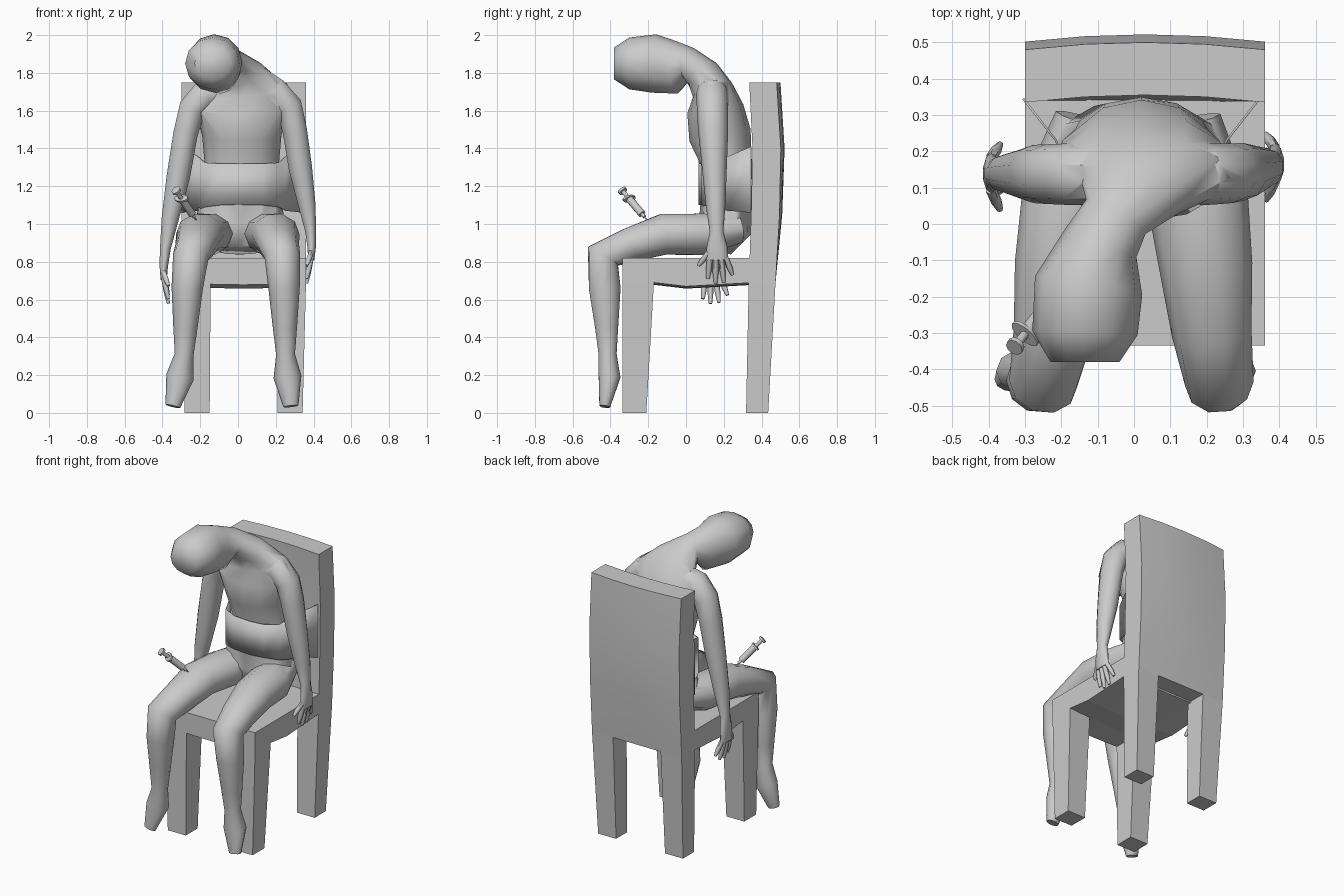
import bpy, bmesh
from math import sin, cos, pi, radians
from mathutils import Vector as V

if "Cube" in bpy.data.objects:
    bpy.data.objects.remove(bpy.data.objects["Cube"])


def shade(ob, angle):
    bpy.ops.object.select_all(action='DESELECT')
    ob.select_set(True)
    bpy.context.view_layer.objects.active = ob
    bpy.ops.object.shade_smooth_by_angle(angle=radians(angle))


def skin(name, rings, smooth=None, closed=True):
    """Bridge equal rings of points; cap the ends when closed."""
    bm = bmesh.new()
    rows = [[bm.verts.new(p) for p in r] for r in rings]
    n = len(rows[0])
    for r0, r1 in zip(rows, rows[1:]):
        for i in range(n if closed else n - 1):
            j = (i + 1) % n
            bm.faces.new((r0[i], r0[j], r1[j], r1[i]))
    if closed:
        bm.faces.new(rows[0])
        bm.faces.new(rows[-1])
    bmesh.ops.recalc_face_normals(bm, faces=bm.faces)
    me = bpy.data.meshes.new(name)
    bm.to_mesh(me)
    bm.free()
    ob = bpy.data.objects.new(name, me)
    bpy.context.collection.objects.link(ob)
    if smooth:
        shade(ob, smooth)
    return ob


def tube(name, pts, ref=(1, 0, 0), n=10, smooth=60):
    """Elliptical tube through (x, y, z, half width along ref, half depth)."""
    c = [V(p[:3]) for p in pts]
    ref, rings = V(ref), []
    for i, p in enumerate(pts):
        t = V((0, 0, 0))
        if i:
            t += (c[i] - c[i - 1]).normalized()
        if i < len(c) - 1:
            t += (c[i + 1] - c[i]).normalized()
        t.normalize()
        s = (ref - t * t.dot(ref)).normalized()
        d = t.cross(s)
        rings.append([c[i] + s * p[3] * cos(2 * pi * k / n) + d * p[4] * sin(2 * pi * k / n)
                      for k in range(n)])
    return skin(name, rings, smooth)


# ---------- chair ----------
CX, W = 0.03, 0.33
STATIONS = [-1, -0.5, 0, 0.5, 1]

# curved backrest: side profile (y, z, thickness) swept across x, bowing more with height
side = [(0.332, 0.69, 0.142), (0.345, 1.05, 0.15), (0.352, 1.4, 0.15), (0.335, 1.75, 0.145)]
outline = [(y, z) for y, z, t in side] + [(y + t, z) for y, z, t in reversed(side)]
skin("chair_back", [[(CX + W * s, y + 0.02 * min(1, (z - 0.69) * 2) * (1 - s * s), z)
                     for y, z in outline] for s in STATIONS], 30)

# seat with a gently bellied underside
under = [(0.36, 0.69), (0.0, 0.67), (-0.17, 0.69), (-0.335, 0.69)]
skin("seat", [[(CX + W * s, -0.335, 0.82), (CX + W * s, 0.36, 0.82)]
              + [(CX + W * s, y, z - 0.012 * (1 - s * s)) for y, z in under] for s in STATIONS])

# tapered legs
for tag, sx in (("left", -1), ("right", 1)):
    for name, foot, top in (("front_leg", (-0.335, -0.21), (-0.335, -0.17)),
                            ("back_leg", (0.318, 0.435), (0.332, 0.474))):
        rings = []
        for (y0, y1), z, xo, xi in ((foot, 0, 0.312, 0.18), (top, 0.69, 0.33, 0.175)):
            a, b = CX + sx * xo, CX + sx * xi
            rings.append([(a, y0, z), (b, y0, z), (b, y1, z), (a, y1, z)])
        skin(f"{name}_{tag}", rings)

# ---------- seated figure: trunk, neck and bowed head ----------
body = tube("body", [
    (0.01, 0.17, 0.86, 0.13, 0.07), (0.01, 0.205, 0.97, 0.24, 0.14),
    (0.02, 0.22, 1.30, 0.195, 0.13), (0.02, 0.18, 1.47, 0.21, 0.165),
    (0.02, 0.155, 1.61, 0.25, 0.15), (0.015, 0.14, 1.71, 0.25, 0.11),
    (-0.005, 0.09, 1.79, 0.15, 0.095), (-0.05, 0.02, 1.85, 0.095, 0.085),
    (-0.09, -0.05, 1.83, 0.105, 0.14), (-0.125, -0.17, 1.85, 0.15, 0.155),
    (-0.135, -0.30, 1.85, 0.145, 0.137), (-0.135, -0.38, 1.85, 0.095, 0.085)], n=12)
limbs = []

# one leg profile (f, y, z, width, depth); f runs 0 hip, 1 knee, 2 toe
LEG = [(0, 0.28, 0.975, 0.11, 0.08), (0.42, 0.08, 0.945, 0.14, 0.115),
       (0.65, -0.12, 0.945, 0.128, 0.113), (0.8, -0.30, 0.888, 0.11, 0.095),
       (1, -0.44, 0.83, 0.095, 0.095), (1.2, -0.43, 0.66, 0.083, 0.088),
       (1.3, -0.42, 0.45, 0.064, 0.064), (1.37, -0.415, 0.31, 0.05, 0.05),
       (1.6, -0.405, 0.19, 0.074, 0.06), (2, -0.43, 0.035, 0.04, 0.03)]
for tag, hip, knee, toe in (("right", 0.13, 0.235, 0.28), ("left", -0.11, -0.25, -0.345)):
    limbs.append(tube(tag + "_leg", [
        (hip + (knee - hip) * min(f, 1) + (toe - knee) * max(f - 1, 0), *r) for f, *r in LEG]))

# one arm profile (x, z, depth, width); the left arm hangs lower
ARM = [(0.08, 1.715, 0.08, 0.075), (0.20, 1.69, 0.085, 0.085), (0.27, 1.62, 0.082, 0.075),
       (0.30, 1.50, 0.08, 0.068), (0.33, 1.30, 0.066, 0.065), (0.365, 1.10, 0.052, 0.048),
       (0.385, 0.96, 0.036, 0.03), (0.39, 0.88, 0.055, 0.024), (0.388, 0.81, 0.058, 0.017)]
# finger: root y, root z, tip y, tip z from the palm end
FINGERS = [(-0.045, 0.04, -0.10, -0.03), (-0.04, 0.01, -0.05, -0.10), (-0.01, 0.01, -0.01, -0.125),
           (0.018, 0.01, 0.035, -0.12), (0.042, 0.015, 0.08, -0.08)]
for tag, sx, shift, spread, stretch, yh in (("right", 1, 0, 0, 1, 0.17),
                                            ("left", -1, -0.03, 0.04, 1.12, 0.14)):
    pts = []
    for x, z, a, b in ARM:
        drop = 1.70 - z
        pts.append((sx * (x + shift + spread * drop), 0.137 + (yh - 0.137) * drop,
                    1.70 - drop * stretch, a, b))
    limbs.append(tube(tag + "_arm", pts, (0, 1, 0)))
    x, y, z = pts[-1][:3]
    for k, (ya, za, yb, zb) in enumerate(FINGERS):
        tube(f"{tag}_finger_{k + 1}", [
            (x - sx * 0.025 * t, y + ya + (yb - ya) * t, z + za + (zb - za) * t, r, r)
            for t, r in ((0, 0.015), (0.6, 0.015), (1, 0.009))], (0, 1, 0), 6)

# merge limbs into one skin
for limb in limbs:
    m = body.modifiers.new("union", 'BOOLEAN')
    m.operation, m.solver, m.object = 'UNION', 'EXACT', limb
dg = bpy.context.evaluated_depsgraph_get()
merged = bpy.data.meshes.new_from_object(body.evaluated_get(dg))
body.modifiers.clear()
body.data = merged
for limb in limbs:
    bpy.data.objects.remove(limb)
shade(body, 60)

# ---------- waist strap tied to the chair back: half path mirrored ----------
half = [(0.325, 0.345, 1.06, 1.41), (0.235, 0.23, 1.07, 1.36), (0.195, 0.125, 1.09, 1.325),
        (0.11, 0.083, 1.10, 1.32)]
path = [(-x, *r) for x, *r in half] + [(0.015, 0.07, 1.10, 1.32)] + half[::-1]
strap = skin("waist_strap", [[(CX - 0.01 + x, y, lo), (CX - 0.01 + x, y, hi)]
                             for x, y, lo, hi in path], 40, closed=False)
m = strap.modifiers.new("thickness", 'SOLIDIFY')
m.thickness, m.offset = 0.006, 0

# ---------- syringe ----------
TIP, END = V((-0.20, -0.18, 0.99)), V((-0.33, -0.34, 1.18))
for name, t0, t1, r, wide in (("needle", 0, 0.28, 0.004, 1), ("needle_hub", 0.25, 0.33, 0.01, 1),
                              ("barrel", 0.33, 0.74, 0.021, 1),
                              ("finger_flange", 0.74, 0.78, 0.024, 1.9),
                              ("plunger_rod", 0.78, 0.95, 0.012, 1),
                              ("plunger_cap", 0.95, 1, 0.025, 1)):
    tube(name, [(*TIP.lerp(END, t), r * wide, r) for t in (t0, t1)], (1, -1, 0), 10, 40)
